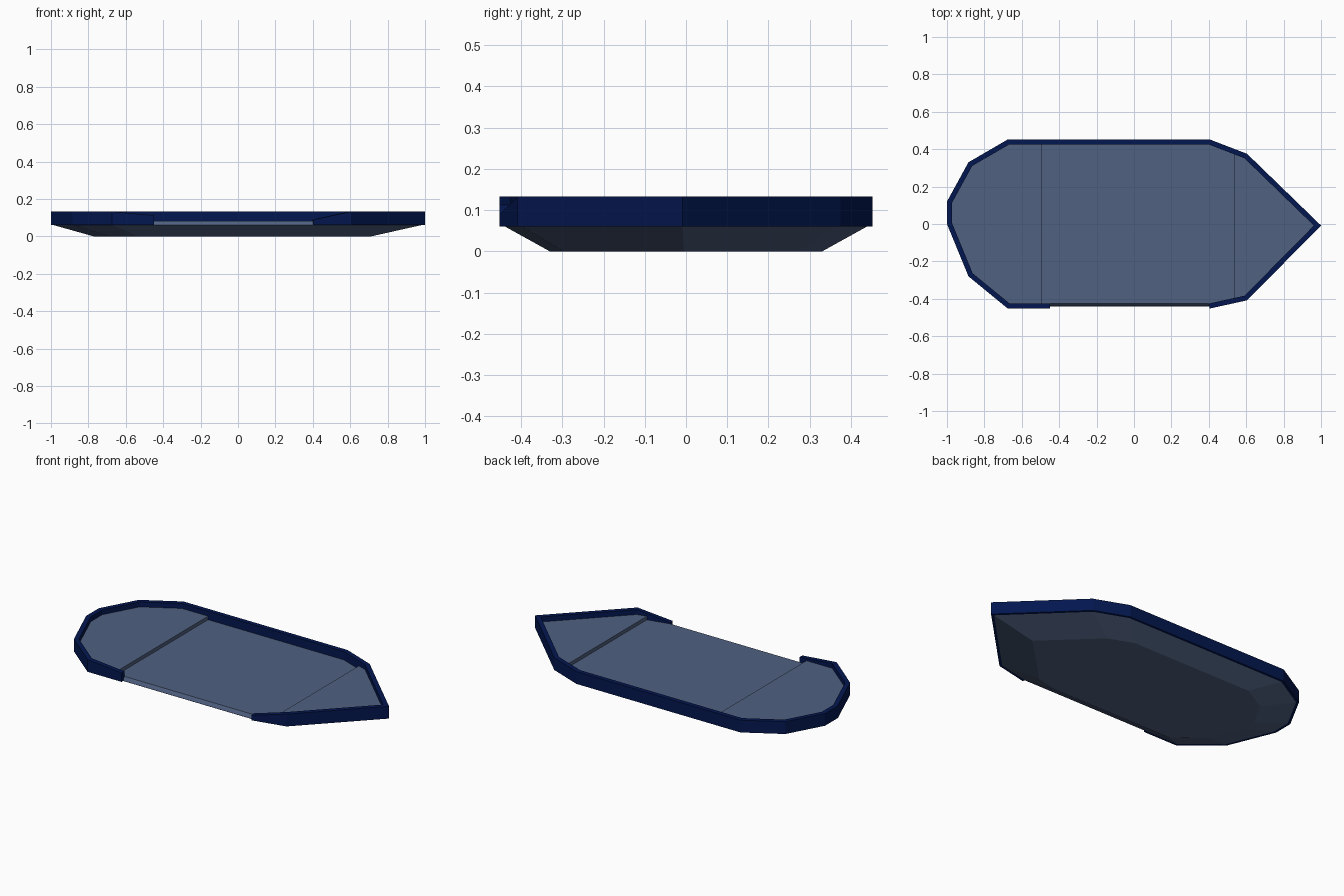
import bpy, bmesh
from mathutils import Vector

if "Cube" in bpy.data.objects:
    bpy.data.objects.remove(bpy.data.objects["Cube"])


def material(name, rgb):
    m = bpy.data.materials.new(name)
    m.diffuse_color = (*rgb, 1)
    m.use_nodes = True
    m.node_tree.nodes["Principled BSDF"].inputs["Base Color"].default_value = m.diffuse_color
    return m


NAVY = material("navy rim", (0.001, 0.0085, 0.080))
SLATE = material("slate blue hull and deck", (0.080, 0.119, 0.220))

# Outline of the boat, counter-clockwise from the bow end of the side opening
OUTLINE = [Vector(p) for p in (
    (0.405, -0.452), (0.605, -0.408), (1.0, -0.008), (0.605, 0.375), (0.405, 0.452),
    (-0.675, 0.452), (-0.885, 0.33), (-1.0, 0.12), (-1.0, 0.0), (-0.885, -0.28),
    (-0.675, -0.452), (-0.45, -0.452))]
RIM_LOW, RIM_TOP = 0.06, 0.133


def inset(pts, d, closed):
    """Move a counter-clockwise outline inwards with mitred corners."""
    n, out = len(pts), []
    for i, p in enumerate(pts):
        a = (p - pts[i - 1]).normalized()
        b = (pts[(i + 1) % n] - p).normalized()
        if not closed and i == 0:
            a = b
        if not closed and i == n - 1:
            b = a
        na, nb = Vector((-a.y, a.x)), Vector((-b.y, b.x))
        out.append(p + (na + nb) * d / (1 + na.dot(nb)))
    return out


def finish(name, bm, *mats):
    bmesh.ops.recalc_face_normals(bm, faces=bm.faces)
    me = bpy.data.meshes.new(name)
    bm.to_mesh(me)
    bm.free()
    for m in mats:
        me.materials.append(m)
    ob = bpy.data.objects.new(name, me)
    bpy.context.collection.objects.link(ob)
    return ob


def loft(rings, wrap):
    """Bridge rings of equal length; cap the ends (or join the last ring to the first)."""
    bm = bmesh.new()
    vs = [[bm.verts.new(p) for p in r] for r in rings]
    n = len(vs[0])
    pairs = list(zip(vs, vs[1:])) + ([(vs[-1], vs[0])] if wrap else [])
    for a, b in pairs:
        for i in range(n - 1 if wrap else n):
            j = (i + 1) % n
            bm.faces.new((a[i], a[j], b[j], b[i]))
    if wrap:
        for i in (0, n - 1):
            bm.faces.new([r[i] for r in vs])
    else:
        bm.faces.new(vs[0])
        bm.faces.new(vs[-1])
    return bm


# Hull: outline tapering down to a smaller flat bottom
hull_top = inset(OUTLINE, 0.012, True)
low = [Vector((p.x * 0.74 - 0.03, p.y * 0.73, 0)) for p in OUTLINE]
finish("hull", loft([low, [p.to_3d() + Vector((0, 0, 0.061)) for p in hull_top]], False), SLATE)

# Rim: raised wall, open on one side and sloping down to the opening
inner = inset(OUTLINE, 0.027, False)
tops = [RIM_TOP] * len(OUTLINE)
tops[0], tops[-1] = 0.09, 0.113
finish("rim", loft([
    [(p.x, p.y, RIM_LOW) for p in OUTLINE],
    [(p.x, p.y, z) for p, z in zip(OUTLINE, tops)],
    [(p.x, p.y, z) for p, z in zip(inner, tops)],
    [(p.x, p.y, RIM_LOW) for p in inner]], True), NAVY)

# Decks: low middle deck with a sloped edge, and higher stern and bow decks
deck_low, deck_high = inset(OUTLINE, 0.014, True), inset(OUTLINE, 0.026, True)


def deck(name, top, cuts):
    bm = loft([[(p.x, p.y, 0.0612) for p in deck_low],
               [(p.x, p.y, top) for p in deck_high]], False)
    for x, nx in cuts:
        cut = bmesh.ops.bisect_plane(
            bm, geom=bm.verts[:] + bm.edges[:] + bm.faces[:], dist=1e-5,
            plane_co=(x, 0, 0), plane_no=(nx, 0, 0), clear_outer=True)
        edges = [e for e in cut["geom_cut"] if isinstance(e, bmesh.types.BMEdge)]
        bmesh.ops.holes_fill(bm, edges=edges)
    finish(name, bm, SLATE)


deck("middle_deck", 0.083, [(-0.495, -1), (0.535, 1)])
deck("stern_deck", 0.104, [(-0.495, 1)])
deck("bow_deck", 0.104, [(0.535, -1)])
